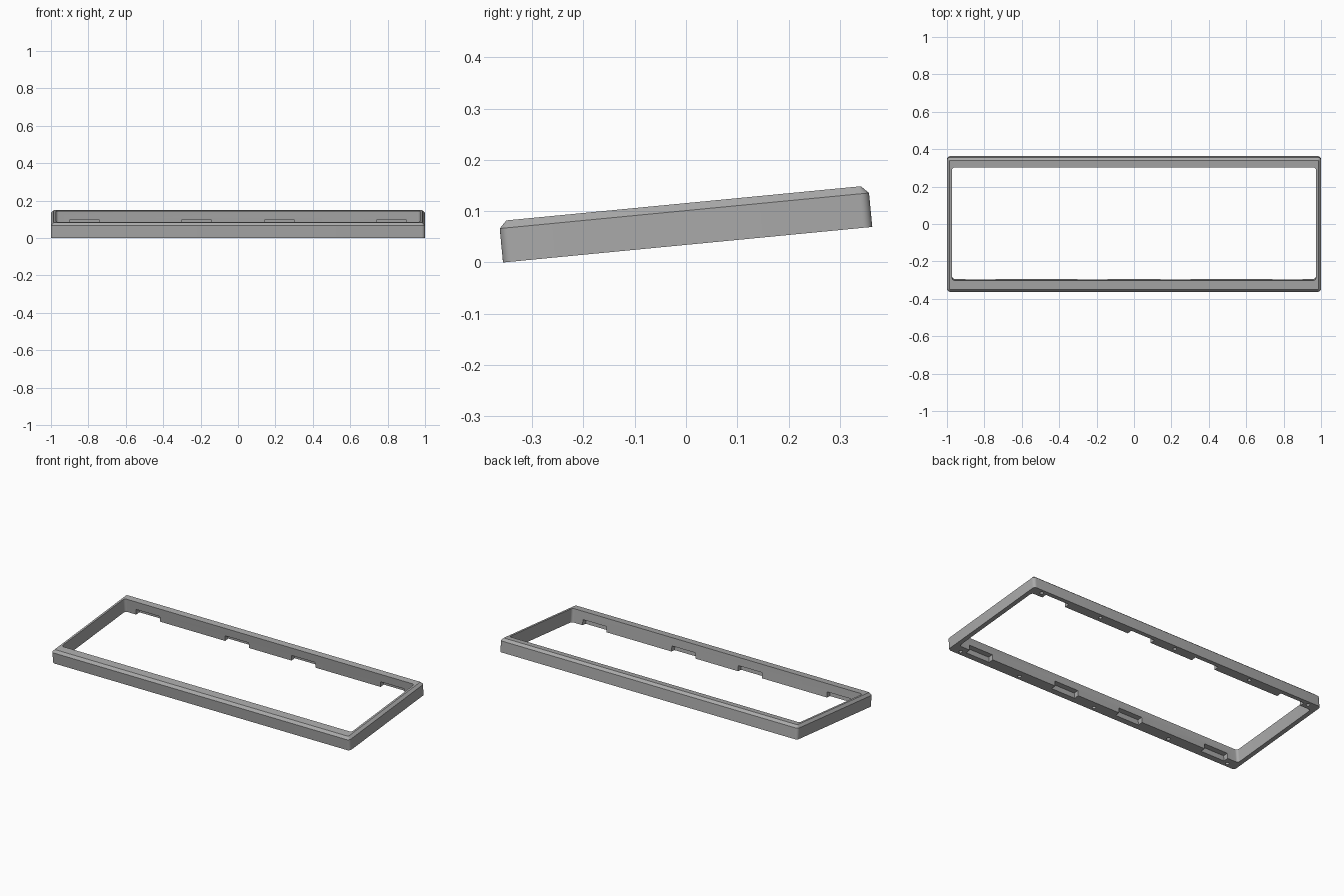
import bpy, bmesh, math
from mathutils import Matrix

if "Cube" in bpy.data.objects:
    bpy.data.objects.remove(bpy.data.objects["Cube"])

TILT = math.radians(5.5)
HX, HY, H = 1.0, 0.3615, 0.081        # outer half sizes and height
CH = 0.0145                           # top outer chamfer
IX, IY0, IY1 = 0.973, -0.2985, 0.308  # opening
NOTCH_X = (-0.82, -0.223, 0.223, 0.82)
HOLE_X = (-0.93, -0.52, 0.0, 0.52, 0.93)

grey = bpy.data.materials.new("grey_plastic")
grey.diffuse_color = (0.4, 0.4, 0.4, 1)
grey.use_nodes = True
grey.node_tree.nodes["Principled BSDF"].inputs["Base Color"].default_value = grey.diffuse_color


def rounded_loop(bm, x, y0, y1, r, z, n=6):
    """Ring of vertices along a rounded rectangle."""
    ring = []
    corners = ((x, y1, 0), (-x, y1, 90), (-x, y0, 180), (x, y0, 270))
    for cx, cy, start in corners:
        ox = cx - math.copysign(r, cx)
        oy = cy - math.copysign(r, cy)
        for i in range(n + 1):
            a = math.radians(start + 90 * i / n)
            ring.append(bm.verts.new((ox + r * math.cos(a), oy + r * math.sin(a), z)))
    return ring


def make_object(name, bm):
    bmesh.ops.recalc_face_normals(bm, faces=bm.faces[:])
    mesh = bpy.data.meshes.new(name)
    bm.to_mesh(mesh)
    bm.free()
    ob = bpy.data.objects.new(name, mesh)
    bpy.context.collection.objects.link(ob)
    return ob


# Frame: wall, chamfer, top, opening and underside as one closed ring
bm = bmesh.new()
rings = [
    rounded_loop(bm, HX, -HY, HY, 0.018, 0),
    rounded_loop(bm, HX, -HY, HY, 0.018, H - CH),
    rounded_loop(bm, HX - CH, CH - HY, HY - CH, 0.0035, H),
    rounded_loop(bm, IX, IY0, IY1, 0.015, H),
    rounded_loop(bm, IX, IY0, IY1, 0.015, 0),
]
for k, a in enumerate(rings):
    b = rings[(k + 1) % len(rings)]
    for i in range(len(a)):
        j = (i + 1) % len(a)
        bm.faces.new((a[i], a[j], b[j], b[i]))
frame = make_object("case_frame", bm)
frame.data.materials.append(grey)

# Cutters: notches under the inner walls and screw holes in the underside
bm = bmesh.new()
for wall, side in ((IY0, -1), (IY1, 1)):
    for x in NOTCH_X:
        m = Matrix.Translation((x, wall + side * 0.005, 0.0085)) @ Matrix.Diagonal((0.16, 0.05, 0.049, 1))
        bmesh.ops.create_cube(bm, size=1, matrix=m)
    for x in HOLE_X:
        bmesh.ops.create_cone(bm, cap_ends=True, segments=20, radius1=0.01, radius2=0.01,
                              depth=0.08, matrix=Matrix.Translation((x, side * 0.338, 0)))
cutter = make_object("cutter", bm)
cutter.hide_render = True

cut = frame.modifiers.new("cut", 'BOOLEAN')
cut.object = cutter
cut.operation = 'DIFFERENCE'
cut.solver = 'EXACT'
bpy.context.view_layer.objects.active = frame
frame.select_set(True)
bpy.ops.object.modifier_apply(modifier="cut")
bpy.data.objects.remove(cutter)
bpy.ops.object.shade_smooth_by_angle(angle=math.radians(30))

# Typing angle: raise the back edge
frame.rotation_euler.x = TILT
frame.location = (0, 0.0032, HY * math.sin(TILT))
